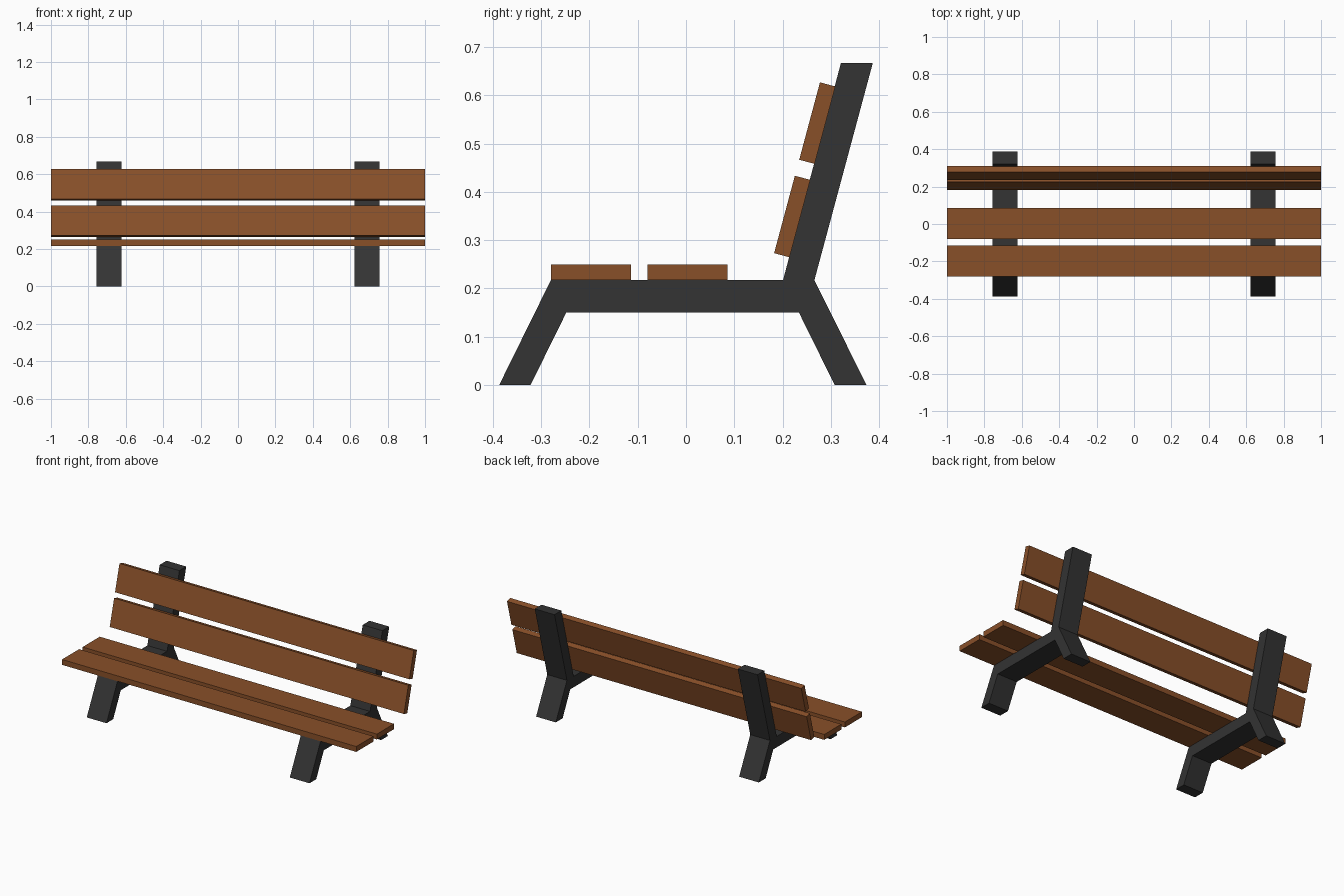
import bpy
import bmesh
import math

if "Cube" in bpy.data.objects:
    bpy.data.objects.remove(bpy.data.objects["Cube"])


def material(name, color):
    m = bpy.data.materials.new(name)
    m.diffuse_color = (*color, 1)
    m.use_nodes = True
    m.node_tree.nodes["Principled BSDF"].inputs["Base Color"].default_value = m.diffuse_color
    return m


WOOD = material("brown_wood", (0.25, 0.08, 0.022))
METAL = material("dark_metal", (0.033, 0.033, 0.033))


def extrude_x(name, profile, x0, x1, mat):
    """Closed (y, z) outline swept from x0 to x1."""
    bm = bmesh.new()
    face = bm.faces.new([bm.verts.new((x0, y, z)) for y, z in profile])
    ext = bmesh.ops.extrude_face_region(bm, geom=[face])
    verts = [g for g in ext["geom"] if isinstance(g, bmesh.types.BMVert)]
    bmesh.ops.translate(bm, verts=verts, vec=(x1 - x0, 0, 0))
    bmesh.ops.recalc_face_normals(bm, faces=bm.faces)
    me = bpy.data.meshes.new(name)
    bm.to_mesh(me)
    bm.free()
    me.materials.append(mat)
    ob = bpy.data.objects.new(name, me)
    bpy.context.collection.objects.link(ob)
    return ob


def slat(name, y, z, tilt=0.0):
    """Full-length plank; tilt turns it about the x axis."""
    bpy.ops.mesh.primitive_cube_add(size=1, location=(0, y, z), rotation=(tilt, 0, 0))
    ob = bpy.context.object
    ob.name = name
    ob.scale = (2.0, 0.166, 0.033)
    ob.data.materials.append(WOOD)


# Side frames: splayed legs, seat rail and leaning back post in one outline
frame = [(-0.387, 0), (-0.322, 0), (-0.248, 0.15), (0.234, 0.15),
         (0.308, 0), (0.374, 0), (0.266, 0.217), (0.387, 0.667),
         (0.321, 0.667), (0.201, 0.217), (-0.28, 0.217)]
for side, x in (("left", -0.69), ("right", 0.69)):
    extrude_x(f"{side}_frame", frame, x - 0.067, x + 0.067, METAL)

# Seat slats
slat("front_seat_slat", -0.197, 0.2335)
slat("rear_seat_slat", 0.003, 0.2335)

# Backrest slats, parallel to the posts
lean = math.radians(75)
slat("lower_back_slat", 0.220, 0.349, lean)
slat("upper_back_slat", 0.272, 0.5425, lean)
